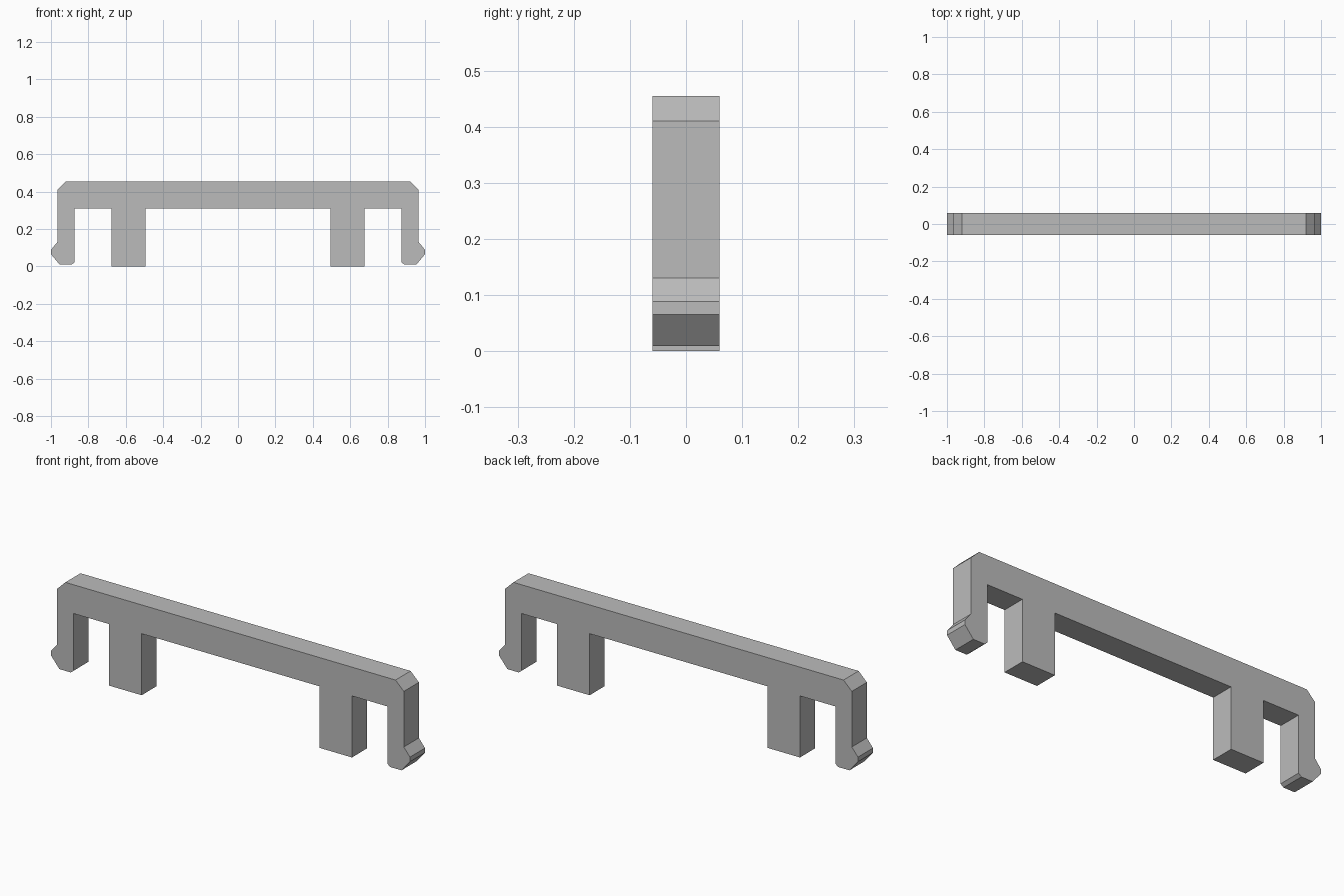
import bpy
import bmesh

cube = bpy.data.objects.get("Cube")
if cube:
    bpy.data.objects.remove(cube, do_unlink=True)

DEPTH = 0.12

# Plain grey plastic
grey = bpy.data.materials.new("grey_plastic")
grey.use_nodes = True
colour = (0.5, 0.5, 0.5, 1)
grey.diffuse_color = colour
grey.node_tree.nodes["Principled BSDF"].inputs["Base Color"].default_value = colour

# Right half of the outline, from the top chamfer down to the post's inner corner
beam_end = [(0.92, 0.455), (0.966, 0.41)]
hook = [(0.966, 0.13), (1, 0.088), (1, 0.065), (0.953, 0.009), (0.89, 0.009), (0.874, 0.022)]
arm_inside = [(0.874, 0.31)]
post = [(0.677, 0.31), (0.677, 0), (0.495, 0), (0.495, 0.31)]
half = beam_end + hook + arm_inside + post
outline = half + [(-x, z) for x, z in reversed(half)]

# Extrude the mirrored outline through the depth
bm = bmesh.new()
face = bm.faces.new([bm.verts.new((x, -DEPTH / 2, z)) for x, z in outline])
ret = bmesh.ops.extrude_face_region(bm, geom=[face], use_keep_orig=True)
moved = [v for v in ret["geom"] if isinstance(v, bmesh.types.BMVert)]
bmesh.ops.translate(bm, verts=moved, vec=(0, DEPTH, 0))
bmesh.ops.recalc_face_normals(bm, faces=bm.faces)

mesh = bpy.data.meshes.new("clip_bracket")
bm.to_mesh(mesh)
bm.free()
mesh.materials.append(grey)
bpy.context.collection.objects.link(bpy.data.objects.new("clip_bracket", mesh))
